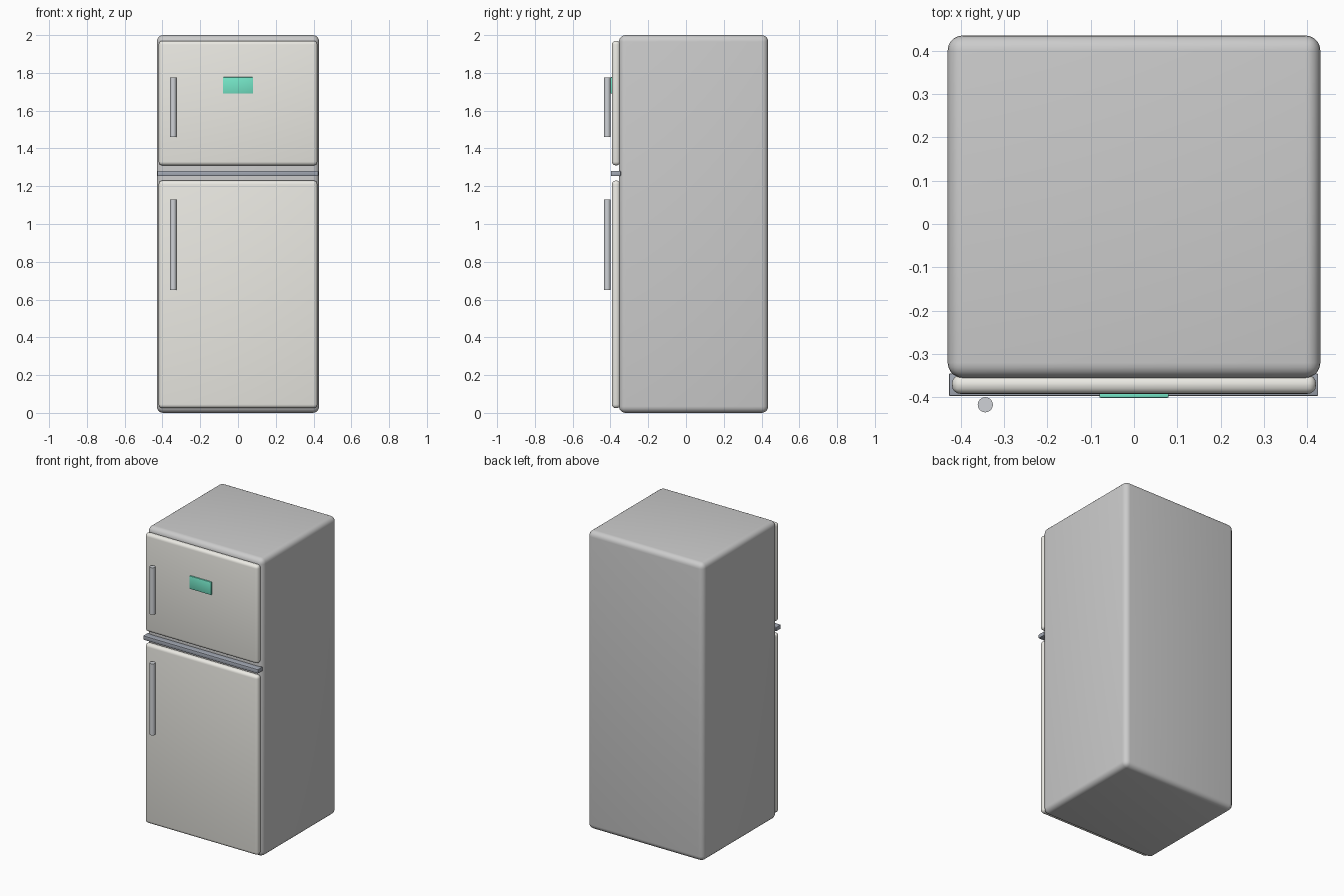
import bpy, bmesh, math
from mathutils import Matrix

if "Cube" in bpy.data.objects:
    bpy.data.objects.remove(bpy.data.objects["Cube"])


def material(name, color):
    m = bpy.data.materials.new(name)
    m.diffuse_color = (*color, 1)
    m.use_nodes = True
    m.node_tree.nodes["Principled BSDF"].inputs["Base Color"].default_value = m.diffuse_color
    return m


def finish(name, bm, mat=None):
    me = bpy.data.meshes.new(name)
    bm.to_mesh(me)
    bm.free()
    ob = bpy.data.objects.new(name, me)
    bpy.context.collection.objects.link(ob)
    if mat:
        me.materials.append(mat)
    return ob


def rounded_box(name, x, y, z, bevel, segments, mat=None):
    """Box spanning the given (min, max) ranges, with rounded edges."""
    bm = bmesh.new()
    bmesh.ops.create_cube(bm, size=1)
    for v in bm.verts:
        v.co = [r[0] + (c + 0.5) * (r[1] - r[0]) for c, r in zip(v.co, (x, y, z))]
    bmesh.ops.bevel(bm, geom=bm.edges[:], offset=bevel, segments=segments,
                    profile=0.5, affect='EDGES')
    bmesh.ops.recalc_face_normals(bm, faces=bm.faces)
    return smooth(finish(name, bm, mat))


def handle(name, z0, z1, mat):
    """Upright round bar in front of a door."""
    bm = bmesh.new()
    bmesh.ops.create_cone(bm, cap_ends=True, segments=24, radius1=0.0175,
                          radius2=0.0175, depth=z1 - z0,
                          matrix=Matrix.Translation((-0.343, -0.417, (z0 + z1) / 2)))
    return smooth(finish(name, bm, mat))


def smooth(ob):
    bpy.ops.object.select_all(action='DESELECT')
    ob.select_set(True)
    bpy.context.view_layer.objects.active = ob
    bpy.ops.object.shade_smooth_by_angle(angle=math.radians(40))
    return ob


cream = material("cream", (0.83, 0.82, 0.77))
steel = material("steel", (0.62, 0.64, 0.67))
slate = material("slate", (0.36, 0.39, 0.45))
green = material("green", (0.18, 0.80, 0.58))

# cabinet
rounded_box("cabinet", (-0.43, 0.43), (-0.355, 0.435), (0, 2), 0.035, 5)

# doors and their handles
for part, z, hz in (("freezer", (1.31, 1.97), (1.46, 1.775)),
                    ("fridge", (0.025, 1.23), (0.65, 1.13))):
    rounded_box(part + "_door", (-0.42, 0.42), (-0.392, -0.348), z, 0.02, 4, cream)
    handle(part + "_handle", *hz, steel)

# strip between the doors
rounded_box("divider_strip", (-0.427, 0.425), (-0.397, -0.345), (1.254, 1.281), 0.003, 2, slate)

# green panel on the freezer door
rounded_box("door_panel", (-0.08, 0.08), (-0.401, -0.388), (1.69, 1.777), 0.003, 2, green)
